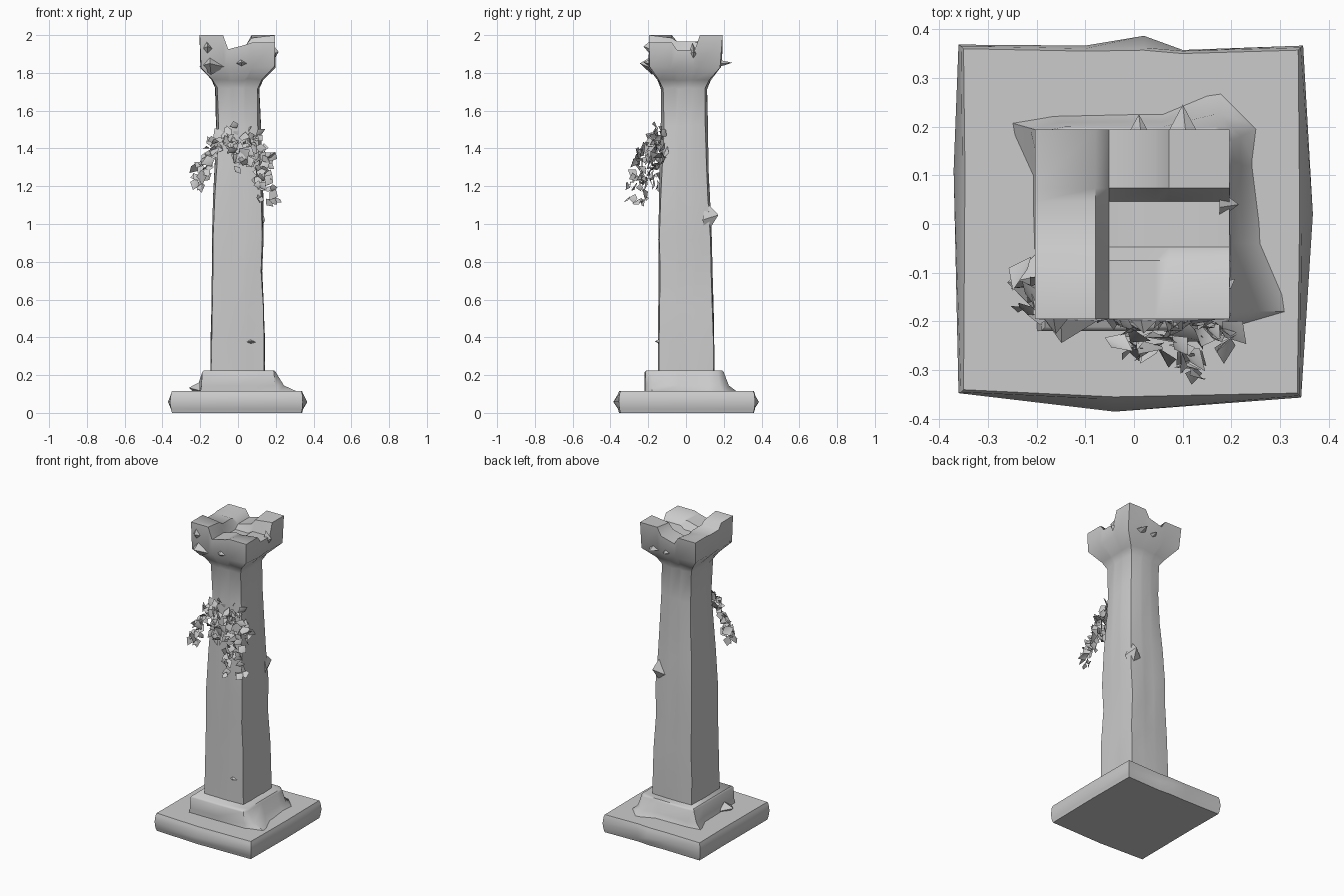
import bpy, bmesh, math, random
from mathutils import Vector

if "Cube" in bpy.data.objects:
    bpy.data.objects.remove(bpy.data.objects["Cube"])

random.seed(7)


def finish(name, bm, angle=50):
    bmesh.ops.recalc_face_normals(bm, faces=bm.faces)
    me = bpy.data.meshes.new(name)
    bm.to_mesh(me)
    bm.free()
    ob = bpy.data.objects.new(name, me)
    bpy.context.collection.objects.link(ob)
    bpy.ops.object.select_all(action='DESELECT')
    ob.select_set(True)
    bpy.context.view_layer.objects.active = ob
    bpy.ops.object.shade_smooth_by_angle(angle=math.radians(angle))
    return ob


def bridge(bm, rings):
    for a, b in zip(rings, rings[1:]):
        n = len(a)
        for i in range(n):
            bm.faces.new((a[i], a[(i + 1) % n], b[(i + 1) % n], b[i]))


def loft(name, loops):
    bm = bmesh.new()
    rings = [[bm.verts.new(p) for p in loop] for loop in loops]
    bridge(bm, rings)
    bm.faces.new(rings[0])
    bm.faces.new(rings[-1])
    return finish(name, bm)


# Plinth: square slab with worn, bulging edges
slab = [(-.355, -.345), (-.04, -.36), (.34, -.352), (.345, .02),
        (.342, .362), (.1, .355), (.02, .362), (-.1, .36), (-.355, .365), (-.352, .11)]
bulge = [(-.36, -.347), (-.04, -.385), (.343, -.356), (.367, .02),
         (.347, .366), (.1, .357), (.02, .386), (-.1, .366), (-.36, .368), (-.37, .11)]
loft("plinth", [
    [(x * .985, y * .985, .0) for x, y in slab],
    [(x, y, .02) for x, y in slab],
    [(x, y, .058) for x, y in bulge],
    [(x, y, .1) for x, y in slab],
    [(x * .985, y * .985, .115) for x, y in slab]])

# Step above the plinth, with crumbled slopes at the right and back
skirt = [(-.2, -.22), (0, -.22), (.21, -.215), (.33, -.18), (.27, -.04),
         (.25, .12), (.26, .2), (.18, .28), (.06, .23), (-.17, .225), (-.26, .21), (-.21, .1)]
step = [(-.19, -.22), (0, -.22), (.19, -.215), (.2, -.18), (.2, -.04),
        (.2, .12), (.2, .17), (.17, .2), (.06, .2), (-.14, .2), (-.19, .19), (-.19, .1)]
mix = [((2 * a + c) / 3, (2 * b + d) / 3) for (c, d), (a, b) in zip(skirt, step)]
loft("step", [[(x, y, .105) for x, y in skirt],
              [(x, y, .145) for x, y in mix],
              [(x, y, .215) for x, y in step],
              [(x * .96, y * .96, .225) for x, y in step]])

# Shaft and flared capital: square grid outline swept upward
T = [0, .31, .38, .62, .69, 1]
OUTLINE = ([(i, 0) for i in range(5)] + [(5, i) for i in range(5)] +
           [(i, 5) for i in range(5, 0, -1)] + [(0, i) for i in range(5, 0, -1)])


def spot(i, j, x0, x1, y0, y1, worn=0.0):
    x, y = x0 + (x1 - x0) * T[i], y0 + (y1 - y0) * T[j]
    if i in (0, 5) and j in (0, 5):
        x, y = x * (1 - worn), y * (1 - worn)
    return x, y


PROFILE = [  # z, x range, y range, corner wear
    (.2, -.145, .142, -.146, .15, .02), (.38, -.145, .142, -.146, .148, .03),
    (.55, -.14, .138, -.145, .145, .03), (.75, -.138, .127, -.145, .14, .05),
    (.92, -.137, .135, -.145, .135, .04), (1.15, -.13, .132, -.142, .125, .07),
    (1.32, -.122, .127, -.138, .118, .1), (1.52, -.115, .12, -.132, .115, .12),
    (1.72, -.12, .112, -.132, .11, .08), (1.765, -.14, .132, -.15, .13, .04),
    (1.83, -.198, .198, -.198, .185, .02)]
TOP = (-.203, .196, -.195, .194)
CORNER = {(0, 0): 2.0, (1, 0): 1.96, (0, 1): 1.97, (1, 1): 2.0}


def top_height(i, j):
    mi, mj = i in (2, 3), j in (2, 3)
    if mi and mj:
        return 1.9
    if mi:
        return 1.925 if i == 2 else 1.95
    if mj:
        return 1.965 if i < 2 else 1.92
    h = CORNER[(int(i > 2), int(j > 2))]
    return h if i in (0, 5) or j in (0, 5) else h - .015


bm = bmesh.new()
rings = []
for z, x0, x1, y0, y1, worn in PROFILE:
    ring = []
    for i, j in OUTLINE:
        x, y = spot(i, j, x0, x1, y0, y1, worn)
        ring.append(bm.verts.new((x + random.uniform(-.002, .002),
                                  y + random.uniform(-.002, .002),
                                  z + random.uniform(-.006, .006))))
    rings.append(ring)
grid = {(i, j): bm.verts.new((*spot(i, j, *TOP), top_height(i, j)))
        for i in range(6) for j in range(6)}
rings.append([grid[k] for k in OUTLINE])
bridge(bm, rings)
bm.faces.new(rings[0])
for i in range(5):
    for j in range(5):
        bm.faces.new((grid[i, j], grid[i + 1, j], grid[i + 1, j + 1], grid[i, j + 1]))
finish("shaft_and_capital", bm)

# Broken chips: small tapered flakes stuck on the stone (centre, size, outward direction)
CHIPS = [((.105, .125, 1.03), (.05, .05, .09), (.4, 1, 0)),
         ((.07, -.145, .375), (.045, .02, .02), (0, -1, 0)),
         ((-.14, -.2, 1.84), (.07, .045, .05), (-.2, -1, 0)),
         ((.02, -.195, 1.85), (.05, .03, .03), (0, -1, 0)),
         ((-.16, -.195, 1.93), (.04, .03, .05), (0, -1, 0)),
         ((.1, .19, 1.85), (.04, .055, .02), (0, 1, 0)),
         ((.01, .19, 1.85), (.03, .035, .02), (0, 1, 0)),
         ((.195, .04, 1.9), (.03, .02, .06), (1, 0, 0)),
         ((-.22, -.12, .125), (.06, .04, .04), (-1, 0, 0))]
bm = bmesh.new()
for c, s, out in CHIPS:
    c, out = Vector(c), Vector(out).normalized()
    side = out.cross(Vector((0, 0, 1)))
    width = s[0]
    base = [c + side * width * a + Vector((0, 0, s[2] * b)) - out * .02
            for a, b in ((-1, -.2), (.1, -1), (1, -.1), (.2, 1))]
    tip = bm.verts.new(c + out * s[1] + Vector((0, 0, s[2] * .2)))
    vs = [bm.verts.new(p) for p in base]
    for k in range(4):
        bm.faces.new((vs[k], vs[(k + 1) % 4], tip))
    bm.faces.new(vs)
finish("stone_chips", bm, 30)

# Hanging foliage: folded pointed leaves scattered along drooping sprays
SPRAYS = [  # start, middle, end, leaf count
    ((-.02, -.14, 1.51), (-.14, -.19, 1.38), (-.225, -.17, 1.19), 30),
    ((.02, -.14, 1.5), (.13, -.22, 1.36), (.19, -.24, 1.11), 32),
    ((.04, -.16, 1.46), (.1, -.27, 1.3), (.12, -.3, 1.14), 22),
    ((-.08, -.15, 1.47), (-.01, -.21, 1.42), (.02, -.26, 1.31), 24),
    ((-.1, -.13, 1.46), (-.18, -.12, 1.38), (-.22, -.12, 1.24), 12),
    ((.08, -.14, 1.47), (.15, -.12, 1.41), (.18, -.15, 1.28), 12)]
bm = bmesh.new()
for a, b, c, count in SPRAYS:
    a, b, c = Vector(a), Vector(b), Vector(c)
    for k in range(count):
        t = (k + random.random()) / count
        p = a * (1 - t) ** 2 + b * 2 * t * (1 - t) + c * t * t
        spread = .028
        p += Vector([random.uniform(-spread, spread) for _ in range(3)])
        d = Vector((random.uniform(-1, 1), random.uniform(-1, .4),
                    random.uniform(-1.2, .4))).normalized()
        w = d.cross(Vector((random.uniform(-.6, .6), -1, random.uniform(-.6, .8)))).normalized()
        up = d.cross(w)
        L = random.uniform(.045, .085)
        W = L * random.uniform(.3, .45)
        p -= d * L * .5
        root, left, tip, right = [bm.verts.new(q) for q in (
            p, p + d * L * .45 + w * W + up * W * .4, p + d * L,
            p + d * L * .45 - w * W + up * W * .4)]
        bm.faces.new((root, left, tip))
        bm.faces.new((root, tip, right))
finish("foliage", bm)
